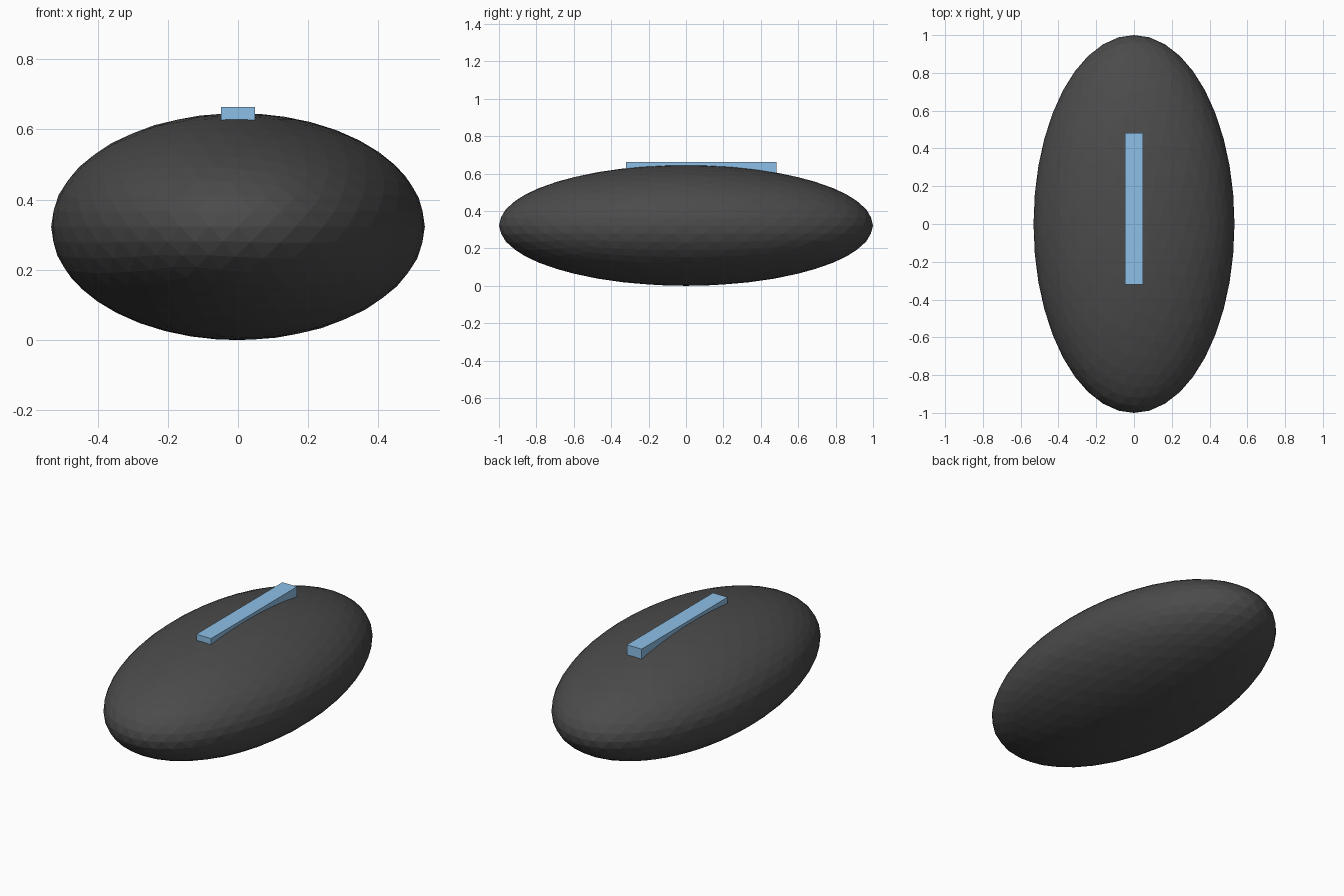
import bpy

if "Cube" in bpy.data.objects:
    bpy.data.objects.remove(bpy.data.objects["Cube"])

def paint(obj, name, rgb):
    mat = bpy.data.materials.new(name)
    mat.diffuse_color = (*rgb, 1.0)
    mat.use_nodes = True
    mat.node_tree.nodes["Principled BSDF"].inputs["Base Color"].default_value = mat.diffuse_color
    obj.data.materials.append(mat)

# Faceted flattened ellipsoid body
bpy.ops.mesh.primitive_ico_sphere_add(subdivisions=4, radius=1, location=(0, 0, 0.323))
body = bpy.context.object
body.name = "body"
body.scale = (0.532, 1.0, 0.323)
bpy.ops.object.transform_apply(location=False, rotation=False, scale=True)
bpy.ops.object.shade_flat()
paint(body, "dark_grey", (0.07, 0.07, 0.07))

# Light strip partly sunk into the top
y0, y1, z0, z1 = -0.32, 0.483, 0.58, 0.663
bpy.ops.mesh.primitive_cube_add(size=1, location=(0, (y0 + y1) / 2, (z0 + z1) / 2))
strip = bpy.context.object
strip.name = "top_strip"
strip.scale = (0.096, y1 - y0, z1 - z0)
bpy.ops.object.transform_apply(location=False, rotation=False, scale=True)
paint(strip, "light_blue", (0.27, 0.53, 0.8))
